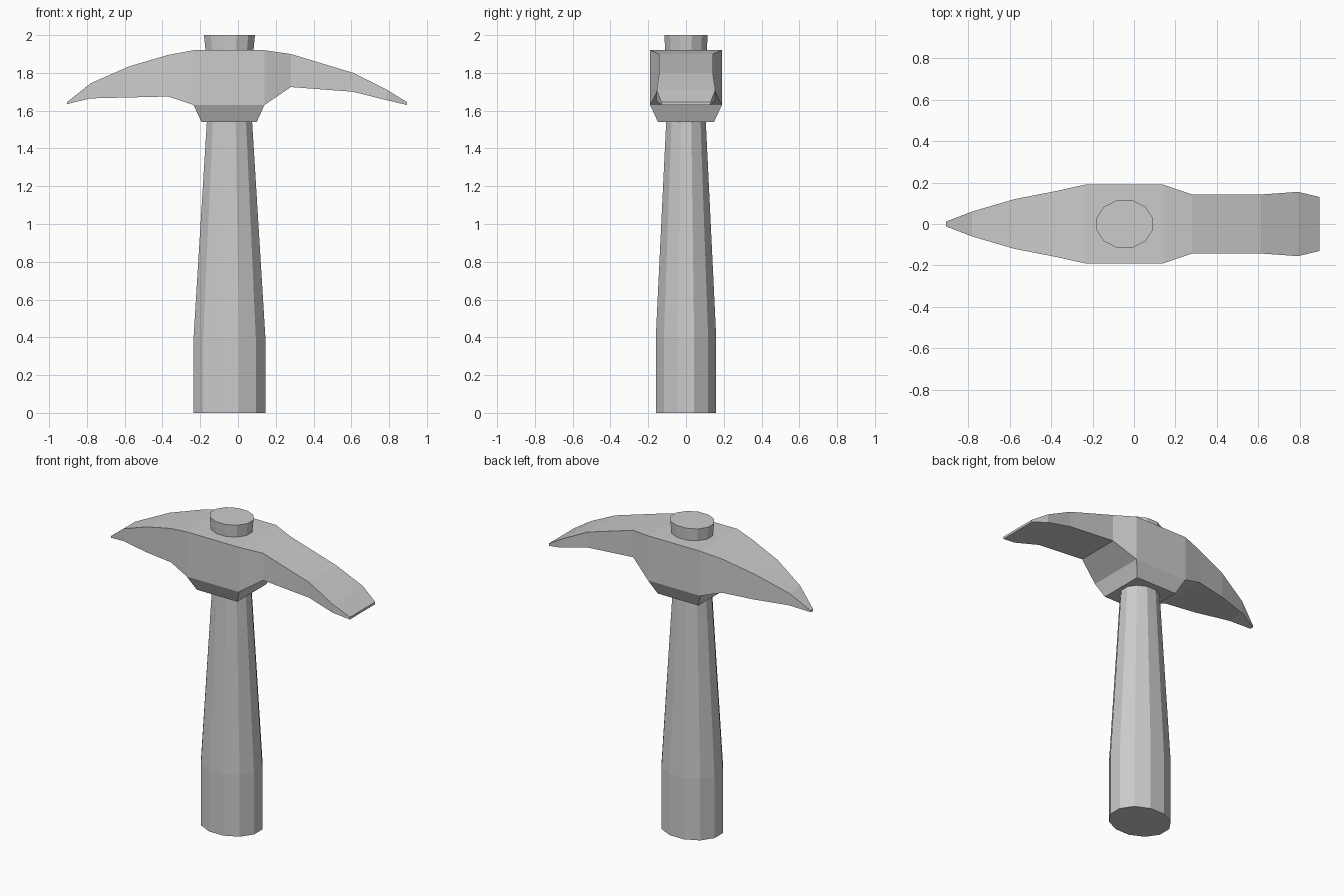
import bpy, bmesh, math

if "Cube" in bpy.data.objects:
    bpy.data.objects.remove(bpy.data.objects["Cube"])

grey = bpy.data.materials.new("plain grey")
grey.diffuse_color = (0.6, 0.6, 0.6, 1)
grey.use_nodes = True
grey.node_tree.nodes["Principled BSDF"].inputs["Base Color"].default_value = grey.diffuse_color


def loft(name, rings):
    """Skin a list of equal-length point rings and cap both ends."""
    bm = bmesh.new()
    loops = [[bm.verts.new(p) for p in ring] for ring in rings]
    n = len(loops[0])
    for a, b in zip(loops, loops[1:]):
        for i in range(n):
            j = (i + 1) % n
            bm.faces.new((a[i], a[j], b[j], b[i]))
    bm.faces.new(loops[0][::-1])
    bm.faces.new(loops[-1])
    return bm


def finish(name, bm):
    bmesh.ops.recalc_face_normals(bm, faces=bm.faces)
    mesh = bpy.data.meshes.new(name)
    bm.to_mesh(mesh)
    bm.free()
    mesh.materials.append(grey)
    obj = bpy.data.objects.new(name, mesh)
    bpy.context.collection.objects.link(obj)
    return obj


# Handle: twelve-sided oval, straight grip, taper, flared top end
CX, SIDES = -0.045, 12


def oval(z, rx, ry):
    ring = []
    for k in range(SIDES):
        a = 2 * math.pi * (k + 0.5) / SIDES
        c = math.cos(math.pi / SIDES)
        ring.append((CX + rx * math.cos(a) / c, ry * math.sin(a) / c, z))
    return ring


handle = [(0, 0.19, 0.16), (0.4, 0.19, 0.16), (1.54, 0.12, 0.105),
          (1.92, 0.127, 0.11), (2.0, 0.135, 0.115)]
finish("handle", loft("handle", [oval(*s) for s in handle]))

# Head: box sections from the pick point to the flat blade
# x, bottom z, top z, half width
sections = [(-0.905, 1.635, 1.645, 0.012), (-0.78, 1.665, 1.745, 0.06),
            (-0.575, 1.67, 1.835, 0.12), (-0.37, 1.675, 1.895, 0.16),
            (-0.235, 1.63, 1.92, 0.19), (0.14, 1.63, 1.92, 0.19),
            (0.28, 1.725, 1.90, 0.142), (0.61, 1.70, 1.80, 0.142),
            (0.79, 1.655, 1.71, 0.155), (0.895, 1.63, 1.645, 0.13)]
bm = loft("head", [[(x, -w, lo), (x, w, lo), (x, w, hi), (x, -w, hi)]
                   for x, lo, hi, w in sections])

# Collar under the head: extrude the eye's lower face down and narrow it
eye = next(f for f in bm.faces
           if all(abs(v.co.z - 1.63) < 1e-4 and -0.24 < v.co.x < 0.15
                  for v in f.verts))
low = bmesh.ops.extrude_face_region(bm, geom=[eye])["geom"]
for v in (g for g in low if isinstance(g, bmesh.types.BMVert)):
    v.co.x = CX + (v.co.x - CX) * 0.78
    v.co.y *= 0.78
    v.co.z = 1.54
if eye.is_valid:
    bmesh.ops.delete(bm, geom=[eye], context='FACES_ONLY')
finish("pick_head", bm)
